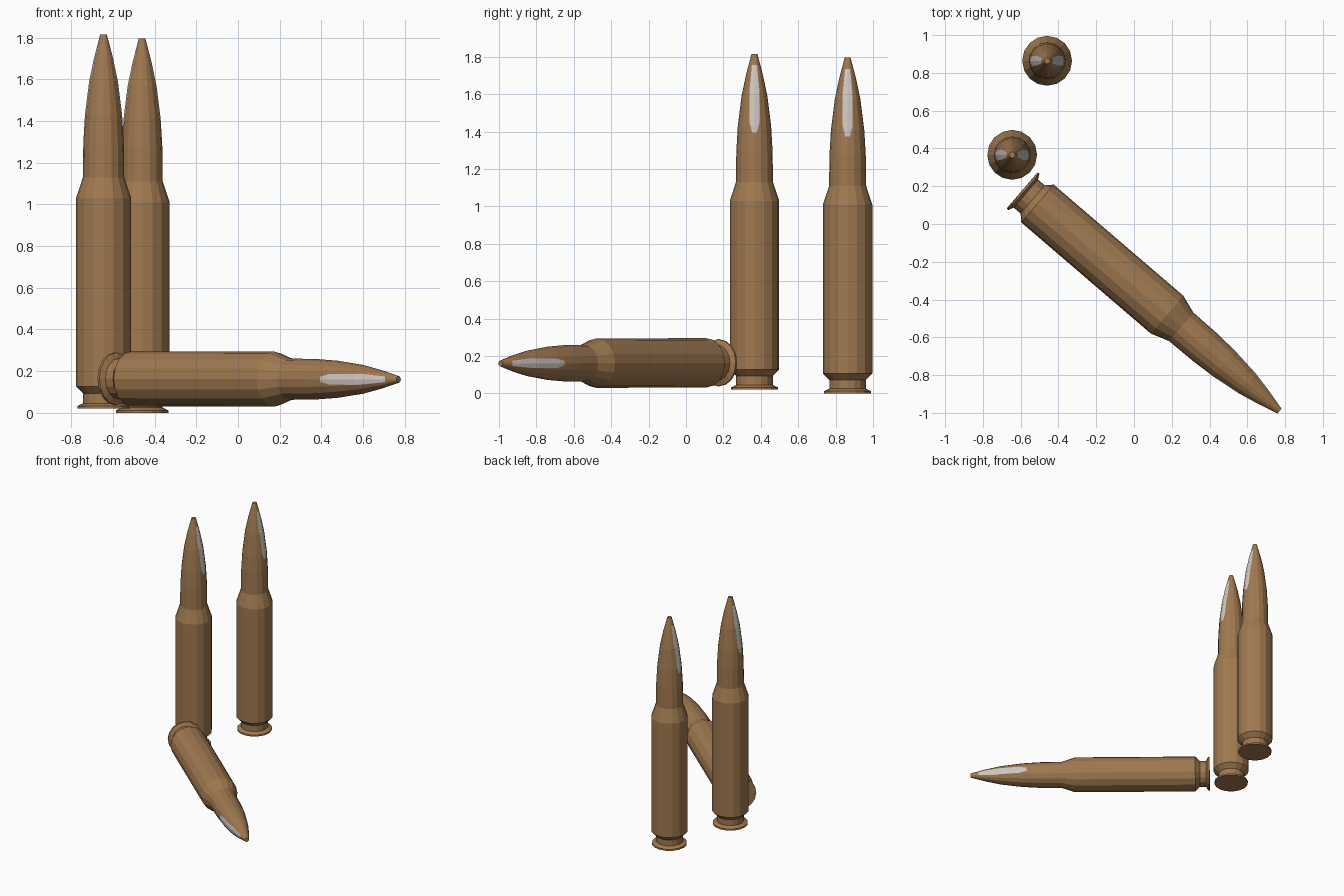
import bpy, bmesh, math
from mathutils import Matrix, Vector

if "Cube" in bpy.data.objects:
    bpy.data.objects.remove(bpy.data.objects["Cube"])

SIDES = 16


def material(name, rgb):
    m = bpy.data.materials.new(name)
    m.diffuse_color = (*rgb, 1)
    m.use_nodes = True
    m.node_tree.nodes["Principled BSDF"].inputs["Base Color"].default_value = m.diffuse_color
    return m


brass = material("brass brown", (0.35, 0.19, 0.08))
silver = material("worn silver", (0.62, 0.57, 0.52))


def lathe(profile, cap_bottom, cap_top):
    """Revolve (radius, height) points around z."""
    bm = bmesh.new()
    rings = []
    for r, z in profile:
        rings.append([bm.verts.new((r * math.cos(a), r * math.sin(a), z))
                      for a in (math.tau * i / SIDES for i in range(SIDES))])
    for lo, hi in zip(rings, rings[1:]):
        for i in range(SIDES):
            j = (i + 1) % SIDES
            bm.faces.new((lo[i], lo[j], hi[j], hi[i]))
    if cap_bottom:
        bm.faces.new(rings[0][::-1])
    if cap_top:
        bm.faces.new(rings[-1])
    return bm


def to_mesh(bm, name):
    me = bpy.data.meshes.new(name)
    bm.to_mesh(me)
    bm.free()
    me.materials.append(brass)
    me.materials.append(silver)
    return me


# casing: rim, extraction groove, body, shoulder, neck
casing = to_mesh(lathe([(0.126, 0), (0.126, 0.012), (0.098, 0.026), (0.098, 0.073),
                        (0.132, 0.107), (0.132, 1.01), (0.099, 1.11), (0.097, 1.275)],
                       True, False), "casing")

# bullet: pointed ogive
bm = lathe([(0.097, 1.275), (0.089, 1.41), (0.069, 1.57), (0.046, 1.68), (0.016, 1.795)],
           False, True)

# worn patch on both sides: outline in (y, z), cut through along x
half = [(0.013, 1.375), (0.026, 1.43), (0.026, 1.61), (0.014, 1.735)]
outline = half + [(-y, z) for y, z in reversed(half)]
planes = []
for (y0, z0), (y1, z1) in zip(outline, outline[1:] + outline[:1]):
    planes.append((Vector((0, y0, z0)), Vector((0, z1 - z0, y0 - y1)).normalized()))
for co, no in planes:
    bmesh.ops.bisect_plane(bm, geom=bm.verts[:] + bm.edges[:] + bm.faces[:],
                           plane_co=co, plane_no=no, dist=1e-5)
for f in bm.faces:
    c = f.calc_center_median()
    if all((c - co).dot(no) < 0 for co, no in planes):
        f.material_index = 1
bullet = to_mesh(bm, "bullet")


def place(name, matrix):
    for part, me in (("casing", casing), ("bullet", bullet)):
        ob = bpy.data.objects.new(f"{name}_{part}", me)
        bpy.context.collection.objects.link(ob)
        ob.matrix_world = matrix


# two standing rounds
place("standing_front", Matrix.Translation((-0.645, 0.366, 0.02)))
place("standing_back", Matrix.Translation((-0.46, 0.864, 0)))

# one lying round, pointing right and forward
axis = Vector((0.759, -0.651, -0.002)).normalized()
side = Vector((0.651, 0.759, 0)).normalized()
up = axis.cross(side)
lying = Matrix((side, up, axis)).transposed().to_4x4()
place("lying", Matrix.Translation((-0.592, 0.178, 0.164)) @ lying)
